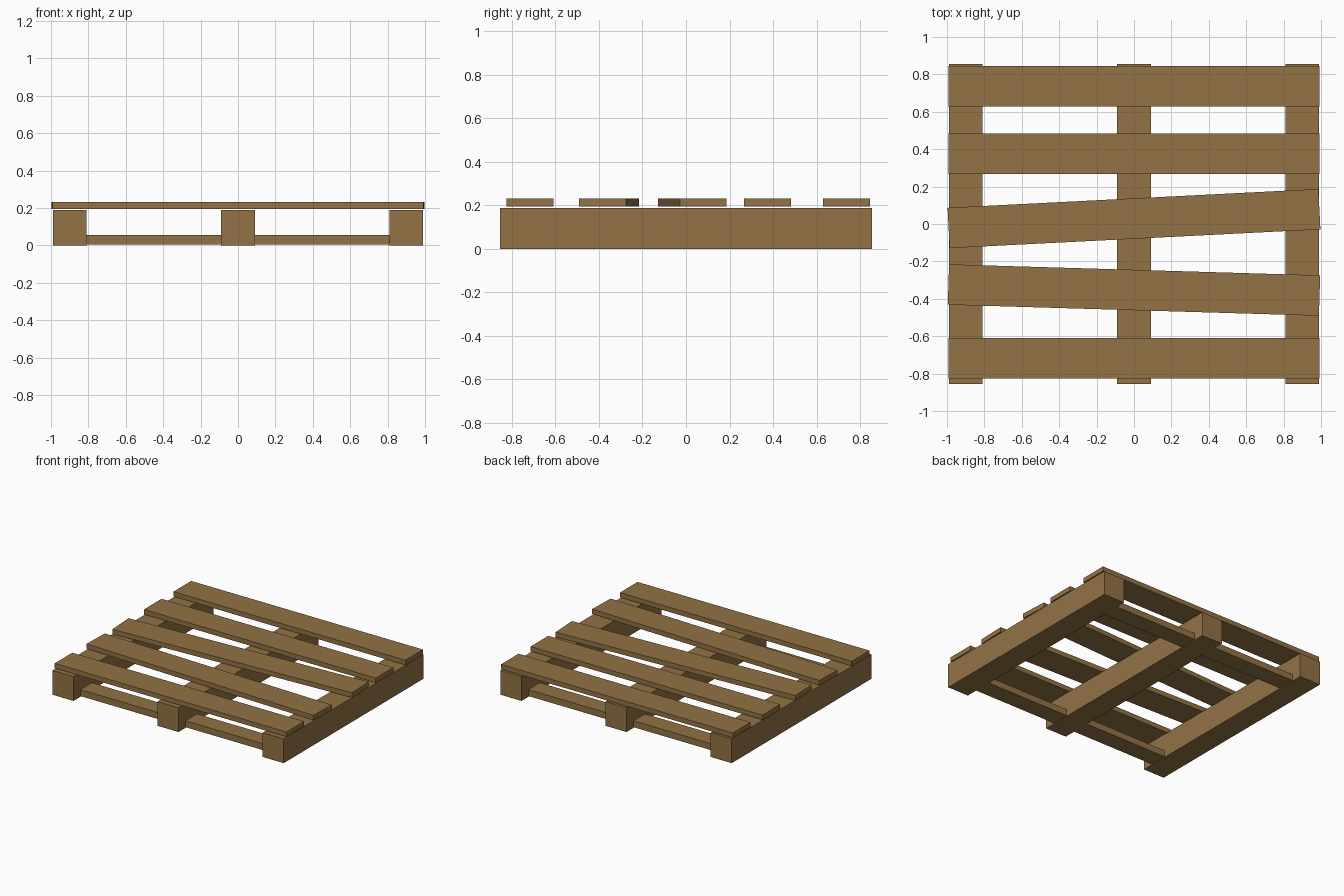
import bpy, math

if "Cube" in bpy.data.objects:
    bpy.data.objects.remove(bpy.data.objects["Cube"])

wood = bpy.data.materials.new("wood")
wood.diffuse_color = (0.29, 0.17, 0.06, 1)
wood.use_nodes = True
wood.node_tree.nodes["Principled BSDF"].inputs["Base Color"].default_value = wood.diffuse_color


def box(name, center, size, angle=0):
    bpy.ops.mesh.primitive_cube_add(size=1, location=center)
    ob = bpy.context.object
    ob.name = name
    ob.scale = size
    bpy.ops.object.transform_apply(location=False, rotation=False, scale=True)
    ob.rotation_euler.z = math.radians(angle)
    ob.data.materials.append(wood)


# Three thick stringers running front to back
for name, x in (("left", -0.9), ("middle", 0), ("right", 0.9)):
    box(f"{name}_stringer", (x, 0, 0.094), (0.18, 1.71, 0.188))

# Five deck planks, two of them knocked askew
for i, (y, angle) in enumerate(((0.737, 0), (0.375, 0), (0.029, 2.9),
                                (-0.353, -1.7), (-0.717, 0))):
    box(f"deck_plank_{i + 1}", (0, y, 0.212), (1.985, 0.216, 0.037), angle)

# Low braces between the stringers, front and back
for end, y in (("front", -0.70), ("back", 0.70)):
    for side, x in (("left", -0.45), ("right", 0.45)):
        box(f"{end}_{side}_brace", (x, y, 0.03), (0.72, 0.14, 0.05))
